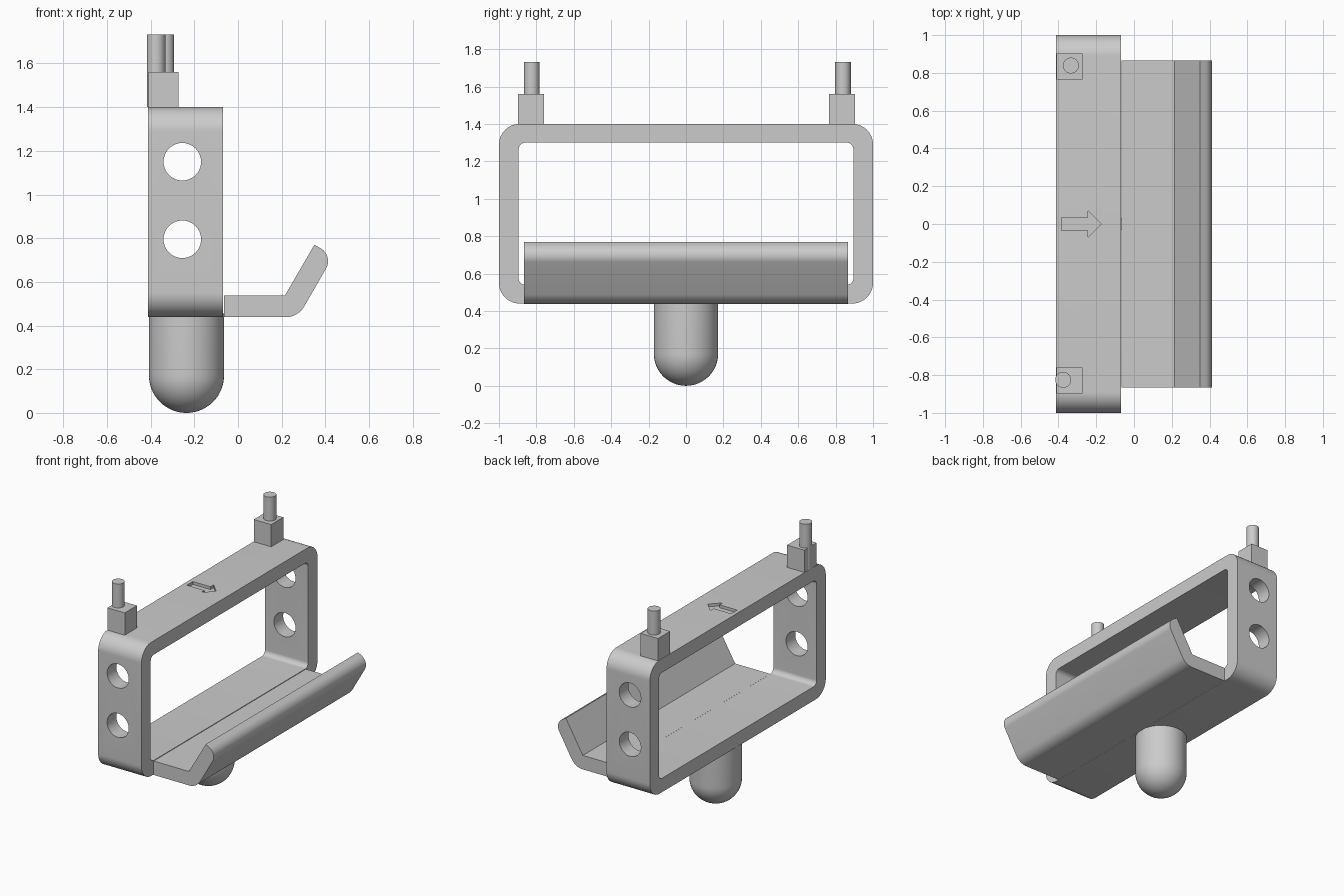
import bpy, bmesh
from math import sin, cos, tan, pi, radians
from mathutils import Vector

cube = bpy.data.objects.get("Cube")
if cube:
    bpy.data.objects.remove(cube, do_unlink=True)

grey = bpy.data.materials.new("plain grey")
grey.use_nodes = True
grey.diffuse_color = (0.6, 0.6, 0.6, 1)
grey.node_tree.nodes["Principled BSDF"].inputs["Base Color"].default_value = (0.6, 0.6, 0.6, 1)


def make_object(name, bm):
    bmesh.ops.recalc_face_normals(bm, faces=bm.faces)
    mesh = bpy.data.meshes.new(name)
    bm.to_mesh(mesh)
    bm.free()
    mesh.materials.append(grey)
    obj = bpy.data.objects.new(name, mesh)
    bpy.context.collection.objects.link(obj)
    return obj


def activate(obj):
    bpy.ops.object.select_all(action='DESELECT')
    obj.select_set(True)
    bpy.context.view_layer.objects.active = obj


def smooth(obj):
    activate(obj)
    bpy.ops.object.shade_smooth_by_angle(angle=radians(35))


def rounded(corners, steps=10):
    """Outline from (u, v, radius) corners, with each corner filleted."""
    outline = []
    for i, (u, v, r) in enumerate(corners):
        p = Vector((u, v))
        if r == 0:
            outline.append(p)
            continue
        d1 = (Vector(corners[i - 1][:2]) - p).normalized()
        d2 = (Vector(corners[(i + 1) % len(corners)][:2]) - p).normalized()
        half = d1.angle(d2) / 2
        centre = p + (d1 + d2).normalized() * r / sin(half)
        start = p + d1 * r / tan(half) - centre
        end = p + d2 * r / tan(half) - centre
        for k in range(steps + 1):
            outline.append(centre + start.lerp(end, k / steps).normalized() * r)
    return outline


def rounded_box(u, v0, v1, r):
    return rounded([(-u, v0, r), (u, v0, r), (u, v1, r), (-u, v1, r)])


def circle(u, v, r, n=40):
    return [Vector((u + r * cos(2 * pi * k / n), v + r * sin(2 * pi * k / n))) for k in range(n)]


def prism(name, outline, axis, low, high):
    """Extrude a 2D outline along the given axis."""
    place = {'x': lambda p: (low, p.x, p.y),
             'y': lambda p: (p.x, low, p.y),
             'z': lambda p: (p.x, p.y, low)}[axis]
    bm = bmesh.new()
    face = bm.faces.new([bm.verts.new(place(p)) for p in outline])
    grown = bmesh.ops.extrude_face_region(bm, geom=[face], use_keep_orig=True)["geom"]
    shift = Vector([(high - low) * (axis == a) for a in "xyz"])
    bmesh.ops.translate(bm, verts=[g for g in grown if isinstance(g, bmesh.types.BMVert)], vec=shift)
    return make_object(name, bm)


def cut(target, cutter):
    cutter.hide_render = True
    mod = target.modifiers.new("cut", 'BOOLEAN')
    mod.operation = 'DIFFERENCE'
    mod.solver = 'EXACT'
    mod.object = cutter
    activate(target)
    bpy.ops.object.modifier_apply(modifier=mod.name)
    bpy.data.objects.remove(cutter, do_unlink=True)


# Rectangular band with rounded corners
BACK, FRONT = -0.412, -0.068
frame = prism("frame", rounded_box(1.0, 0.44, 1.4, 0.11), 'x', BACK, FRONT)
cut(frame, prism("opening_cutter", rounded_box(0.895, 0.54, 1.3, 0.035), 'x', BACK - 0.1, FRONT + 0.1))

# Two round holes through both end walls
for z in (0.795, 1.15):
    cut(frame, prism("hole_cutter", circle(-0.255, z, 0.086), 'y', -1.2, 1.2))

# Arrow recessed into the top
half_arrow = [(-0.383, 0.034), (-0.243, 0.034), (-0.243, 0.07)]
arrow = half_arrow + [(-0.173, 0)] + [(x, -y) for x, y in reversed(half_arrow)]
cut(frame, prism("arrow_cutter", [Vector(p) for p in arrow], 'z', 1.38, 1.5))
smooth(frame)

# Bent lip along the lower edge
lip = rounded([(-0.065, 0.438, 0), (0.275, 0.438, 0.1), (0.437, 0.72, 0.067),
               (0.35, 0.77, 0), (0.215, 0.538, 0), (-0.065, 0.538, 0)])
smooth(prism("lip", lip, 'y', -0.865, 0.865))

# Round-ended plug below the frame
R = 0.172
bm = bmesh.new()
profile = [(R * sin(a), R - R * cos(a)) for a in [k * pi / 32 for k in range(17)]]
profile += [(R, 0.455), (0, 0.455)]
verts = [bm.verts.new((r, 0, z)) for r, z in profile]
edges = [bm.edges.new(pair) for pair in zip(verts, verts[1:])]
bmesh.ops.spin(bm, geom=verts + edges, axis=(0, 0, 1), cent=(0, 0, 0), angle=2 * pi, steps=48)
bmesh.ops.remove_doubles(bm, verts=bm.verts, dist=0.0005)
bmesh.ops.translate(bm, verts=bm.verts, vec=(-0.236, 0, 0))
smooth(make_object("plug", bm))

# Terminal blocks with their pins
for side, y, pin_x, pin_y in (("front", -0.829, -0.375, -0.825), ("back", 0.834, -0.334, 0.839)):
    block = [Vector((-0.341 + 0.069 * a, y + 0.069 * b)) for a, b in ((-1, -1), (1, -1), (1, 1), (-1, 1))]
    prism(side + "_block", block, 'z', 1.395, 1.56)
    smooth(prism(side + "_pin", circle(pin_x, pin_y, 0.042, 32), 'z', 1.4, 1.732))
